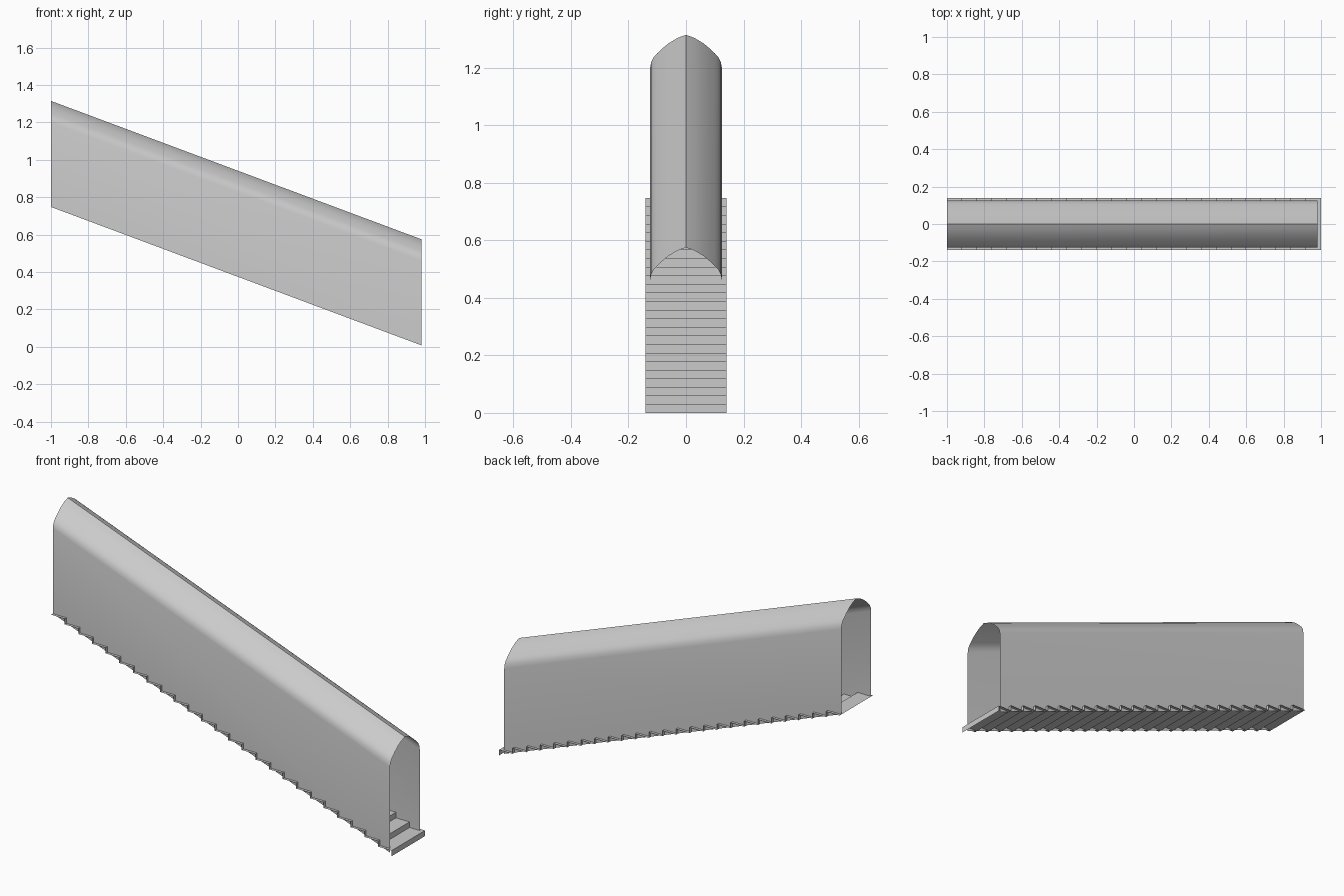
import bpy
import math

if "Cube" in bpy.data.objects:
    bpy.data.objects.remove(bpy.data.objects["Cube"])

STEPS = 25
TREAD = 2.0 / STEPS
RISE = 0.747 / STEPS
SLOPE = RISE / TREAD


def sheet(name, sections):
    """Skin a list of equal-length cross-sections into an open sheet."""
    n = len(sections[0])
    verts = [p for s in sections for p in s]
    faces = [(i * n + j, i * n + j + 1, (i + 1) * n + j + 1, (i + 1) * n + j)
             for i in range(len(sections) - 1) for j in range(n - 1)]
    mesh = bpy.data.meshes.new(name)
    mesh.from_pydata(verts, [], faces)
    mesh.update()
    ob = bpy.data.objects.new(name, mesh)
    bpy.context.collection.objects.link(ob)
    return ob


# Stairs: a folded sheet of risers and treads climbing toward -x
path = [(1.0, 0.0)]
for k in range(STEPS):
    x, z = 1 - k * TREAD, (k + 1) * RISE
    path += [(x, z), (x - TREAD, z)]
sheet("stair_steps", [[(x, y, z) for x, z in path] for y in (0.14, -0.14)])

# Tunnel shell: pointed-arch profile swept along the slope, open at both ends
half = [(0.125, 0.0), (0.125, 0.452), (0.121, 0.473), (0.112, 0.49), (0.1, 0.503),
        (0.082, 0.52), (0.06, 0.538), (0.03, 0.556)]
profile = half + [(0.0, 0.567)] + [(-y, z) for y, z in reversed(half)]
shell = sheet("tunnel_shell", [[(x, y, z + (1 - x) * SLOPE + 0.001) for y, z in profile]
                               for x in (-1.0, 0.98)])

# Smooth vault with a crisp ridge
bpy.context.view_layer.objects.active = shell
shell.select_set(True)
bpy.ops.object.shade_smooth_by_angle(angle=math.radians(30))
